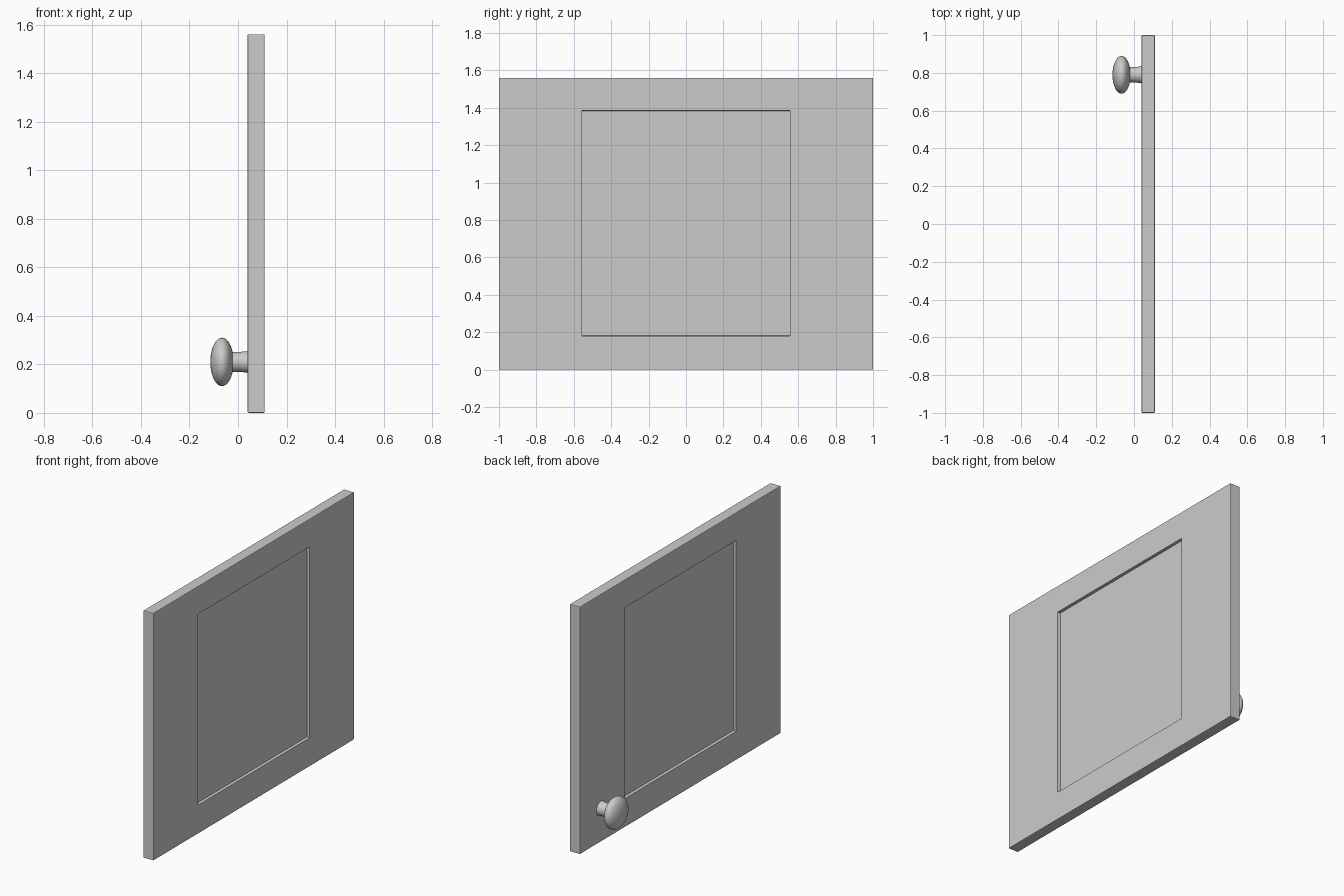
import bpy, bmesh, math
from mathutils import Matrix

cube = bpy.data.objects.get("Cube")
if cube:
    bpy.data.objects.remove(cube, do_unlink=True)

GREY = (0.6, 0.6, 0.6, 1)
mat = bpy.data.materials.new("plain grey")
mat.use_nodes = True
mat.diffuse_color = GREY
mat.node_tree.nodes["Principled BSDF"].inputs["Base Color"].default_value = GREY


def add_object(name, bm):
    bmesh.ops.recalc_face_normals(bm, faces=bm.faces)
    mesh = bpy.data.meshes.new(name)
    bm.to_mesh(mesh)
    bm.free()
    mesh.materials.append(mat)
    obj = bpy.data.objects.new(name, mesh)
    bpy.context.collection.objects.link(obj)
    return obj


# Door slab with softened edges and a recessed panel on both broad sides
X0, X1, HEIGHT = 0.04, 0.11, 1.56
PANEL_Y, PANEL_Z = (-0.557, 0.557), (0.18, 1.385)
bm = bmesh.new()
bmesh.ops.create_cube(bm, size=1, matrix=Matrix.Translation(((X0 + X1) / 2, 0, HEIGHT / 2))
                      @ Matrix.Diagonal((X1 - X0, 2, HEIGHT, 1)))
bmesh.ops.bevel(bm, geom=bm.edges[:], offset=0.004, segments=2, profile=0.5, affect='EDGES')
broad = [f for f in bm.faces if abs(f.normal.x) > 0.99 and f.calc_area() > 1]
for face in broad:
    bmesh.ops.inset_individual(bm, faces=[face], thickness=0.1)
    for v in face.verts:
        v.co.y = PANEL_Y[v.co.y > 0]
        v.co.z = PANEL_Z[v.co.z > HEIGHT / 2]
    bm.normal_update()
    bmesh.ops.inset_individual(bm, faces=[face], thickness=0.003, depth=-0.018)
add_object("door_panel", bm)


# Knob parts, turned about the x axis
def turned(name, profile, centre, segments=48):
    bm = bmesh.new()
    verts = [bm.verts.new((x, r, 0)) for x, r in profile]
    edges = [bm.edges.new(pair) for pair in zip(verts, verts[1:])]
    bmesh.ops.spin(bm, geom=verts + edges, cent=(0, 0, 0), axis=(1, 0, 0),
                   angle=math.tau, steps=segments)
    bmesh.ops.remove_doubles(bm, verts=bm.verts, dist=0.0002)
    bmesh.ops.translate(bm, verts=bm.verts, vec=centre)
    obj = add_object(name, bm)
    bpy.ops.object.select_all(action='DESELECT')
    obj.select_set(True)
    bpy.context.view_layer.objects.active = obj
    bpy.ops.object.shade_smooth_by_angle(angle=math.radians(40))


STEPS = 24
head = [(-0.048 * math.cos(math.pi * i / STEPS), 0.1 * math.sin(math.pi * i / STEPS))
        for i in range(STEPS + 1)]
turned("knob_head", head, (-0.066, 0.79, 0.21))

stem = [(-0.04, 0.042), (0.0, 0.041), (0.03, 0.043), (0.042, 0.046)]
turned("knob_stem", stem, (0, 0.79, 0.21))
